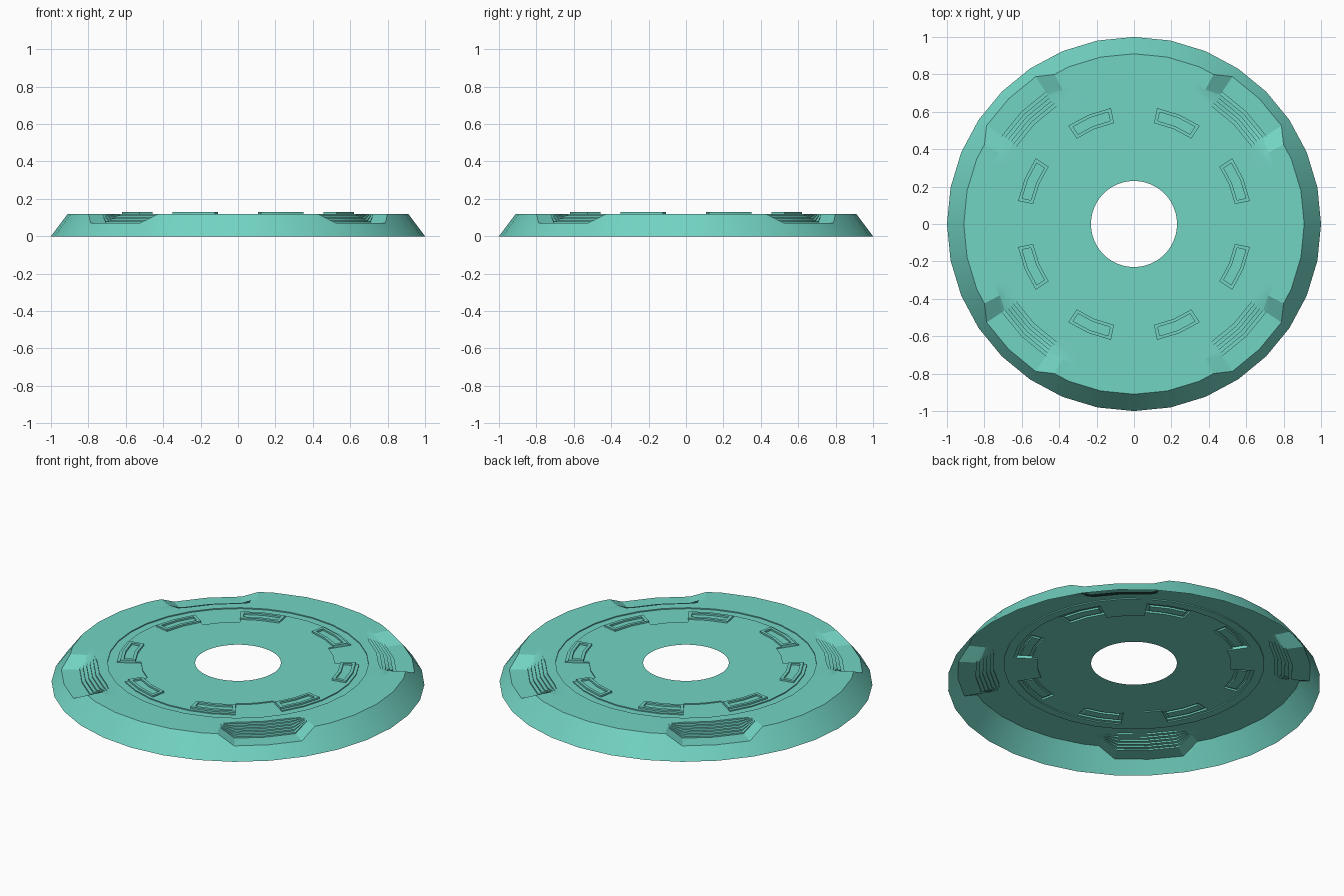
import bpy, bmesh
from math import radians, cos, sin, pi

if "Cube" in bpy.data.objects:
    bpy.data.objects.remove(bpy.data.objects["Cube"], do_unlink=True)

teal = bpy.data.materials.new("teal")
teal.use_nodes = True
teal.diffuse_color = (0.17, 0.66, 0.55, 1)
teal.node_tree.nodes["Principled BSDF"].inputs["Base Color"].default_value = teal.diffuse_color

TOP, GROOVE, FRAME, FLOOR = 0.12, 0.114, 0.13, 0.07
SIDE = 11.25                      # degrees per rim segment


def polar(deg, r, z):
    """Point on a 32-sided ring; the centre hole stays round."""
    if r > 0.3:
        r *= cos(radians(SIDE / 2)) / cos(radians(deg % SIDE - SIDE / 2))
    return (r * cos(radians(deg)), r * sin(radians(deg)), z)


def build(name, quads):
    bm = bmesh.new()
    for quad in quads:
        bm.faces.new([bm.verts.new(p) for p in quad])
    bmesh.ops.remove_doubles(bm, verts=bm.verts, dist=0.0003)
    bmesh.ops.dissolve_degenerate(bm, edges=bm.edges, dist=0.0003)
    mesh = bpy.data.meshes.new(name)
    bm.to_mesh(mesh)
    bm.free()
    mesh.materials.append(teal)
    ob = bpy.data.objects.new(name, mesh)
    bpy.context.collection.objects.link(ob)
    bpy.context.view_layer.objects.active = ob
    for other in bpy.context.selected_objects:
        other.select_set(False)
    ob.select_set(True)
    bpy.ops.object.shade_smooth_by_angle(angle=radians(25))
    return ob


# Centre plate: stepped cells forming slot frames, groove and notches
radii = [0.23, 0.52, 0.55, 0.567, 0.615, 0.632, 0.65, 0.70]
part = [0, 5.625, 11.25, 13, 16.875, 22.5, 28.125, 32, 33.75, 39.375]
angles = [45 * k + a for k in range(8) for a in part] + [360]


def cell_height(deg, r):
    off = abs(deg % 45 - 22.5)
    if off < 11.25 and 0.55 < r < 0.632:
        inside = off < 9.5 and 0.567 < r < 0.615
        return TOP if inside else FRAME
    if 0.65 < r < 0.70:
        return GROOVE
    if 0.52 < r < 0.65 and abs(deg % 90 - 45) < 11.25:
        return GROOVE
    return TOP


def cell(i, j):
    i %= len(angles) - 1
    if j == len(radii) - 1:
        return TOP
    return cell_height((angles[i] + angles[i + 1]) / 2, (radii[j] + radii[j + 1]) / 2)


quads = []
for i in range(len(angles) - 1):
    a, b = angles[i], angles[i + 1]
    for j in range(len(radii) - 1):
        r, s = radii[j], radii[j + 1]
        h, h_next, h_out = cell(i, j), cell(i + 1, j), cell(i, j + 1)
        quads.append([polar(a, r, h), polar(a, s, h), polar(b, s, h), polar(b, r, h)])
        if h != h_next:
            quads.append([polar(b, r, h), polar(b, s, h), polar(b, s, h_next), polar(b, r, h_next)])
        if h != h_out:
            quads.append([polar(a, s, h), polar(a, s, h_out), polar(b, s, h_out), polar(b, s, h)])
build("slotted_plate", quads)


# Outer deck: four sunken notches with stepped louvres, and the sloped rim
def sunken(deg):
    """1 on a notch floor, 0 on the deck, ramped at the notch ends."""
    off = abs(deg % 90 - 45)
    return max(0.0, min(1.0, (17 - off) / (17 - SIDE)))


def deck_column(deg):
    t = sunken(deg)
    steps = 6
    r_in, r_out = 0.78 - 0.025 * t, 0.825 + 0.025 * t
    column = [(0.70, TOP)]
    for k in range(steps):
        r = r_in + (r_out - r_in) * k / (steps - 1)
        column.append((r, TOP - (TOP - FLOOR) * t * k / steps))
        column.append((r, TOP - (TOP - FLOOR) * t * (k + 1) / steps))
    z = TOP - (TOP - FLOOR) * t
    column.append((1 - 0.09 * z / TOP, z))
    return column


def loft(column):
    marks = sorted({k * SIDE for k in range(33)} |
                   {90 * q + e for q in range(4) for e in (28, 62)})
    out = []
    for a, b in zip(marks, marks[1:]):
        ca = [polar(a, *p) for p in column(a)]
        cb = [polar(b, *p) for p in column(b)]
        for j in range(len(ca) - 1):
            out.append([ca[j], ca[j + 1], cb[j + 1], cb[j]])
    return out


build("vented_deck", loft(deck_column))
build("sloped_rim", loft(lambda d: [deck_column(d)[-1], (1.0, 0.0)]))
